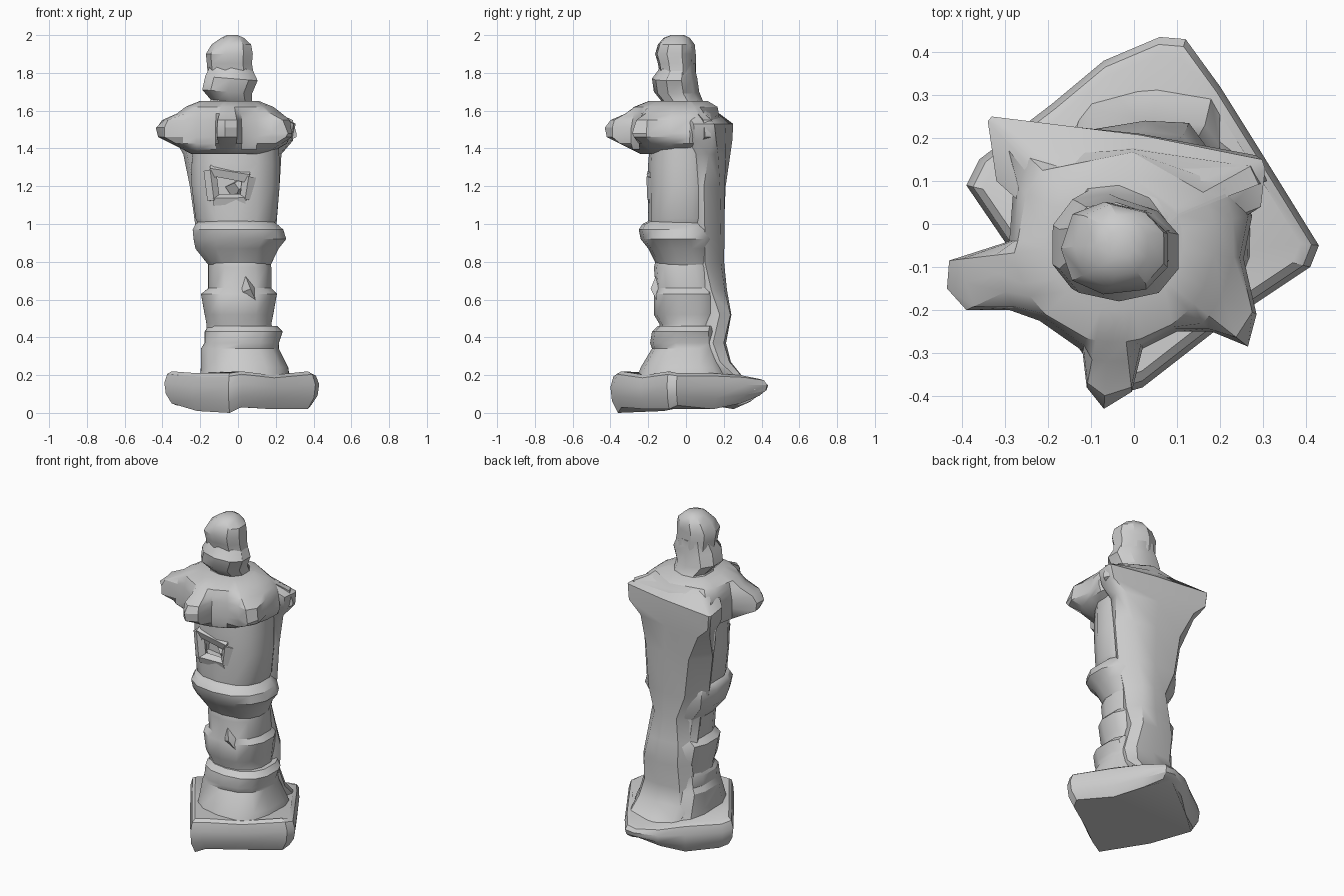
import bpy, bmesh, math
from mathutils import Vector


def finish(name, rings, angle=32):
    # skin a stack of equal-length point rings and cap both ends
    bm = bmesh.new()
    vs = [[bm.verts.new(p) for p in r] for r in rings]
    n = len(rings[0])
    for a, b in zip(vs, vs[1:]):
        for i in range(n):
            j = (i + 1) % n
            bm.faces.new((a[i], a[j], b[j], b[i]))
    bm.faces.new(vs[0][::-1])
    bm.faces.new(vs[-1])
    bmesh.ops.recalc_face_normals(bm, faces=bm.faces)
    me = bpy.data.meshes.new(name)
    bm.to_mesh(me)
    bm.free()
    ob = bpy.data.objects.new(name, me)
    bpy.context.collection.objects.link(ob)
    bpy.ops.object.select_all(action='DESELECT')
    ob.select_set(True)
    bpy.context.view_layer.objects.active = ob
    bpy.ops.object.shade_smooth_by_angle(angle=math.radians(angle))
    return ob


def section(z, x0, x1, y0, y1, sides=14, back=0.6, skew=0.12, tilt=0.0):
    # round front, squarer back; back leans with the cloak
    pts = []
    for i in range(sides):
        t = 2 * math.pi * (i + 0.5) / sides
        c, s = math.cos(t), math.sin(t)
        e = back if s > 0 else 0.85
        c = math.copysign(abs(c) ** e, c)
        s = math.copysign(abs(s) ** e, s)
        dx = c * (x1 - x0) / 2
        y = (y0 + y1) / 2 + s * (y1 - y0) / 2 - max(s, 0) * skew * dx
        pts.append((dx + (x0 + x1) / 2, y, z + tilt * dx))
    return pts


def loft(name, rows, **kw):
    return finish(name, [section(*r, **kw) for r in rows])


def limb(name, *stations, sides=5):
    # tapered faceted limb through (x, y, z, radius) stations
    d = (Vector(stations[-1][:3]) - Vector(stations[0][:3])).normalized()
    u = d.cross(Vector((0, 0, 1))).normalized()
    w = u.cross(d)
    rings = []
    for x, y, z, r in stations:
        rings.append([Vector((x, y, z)) + r * (u * math.cos(a) + w * math.sin(a))
                      for a in (2 * math.pi * k / sides + 0.3 for k in range(sides))])
    return finish(name, rings, 25)


# plinth: worn square block turned on its corner (x, y, bottom z, top z)
outline = [(-0.05, -0.40, 0.00, 0.21), (0.02, -0.38, 0.03, 0.22), (0.20, -0.24, 0.02, 0.20),
           (0.41, -0.10, 0.02, 0.22), (0.43, -0.05, 0.04, 0.21), (0.30, 0.16, 0.02, 0.21),
           (0.20, 0.32, 0.05, 0.20), (0.12, 0.43, 0.09, 0.18), (0.06, 0.435, 0.10, 0.17),
           (-0.07, 0.38, 0.06, 0.18), (-0.19, 0.28, 0.02, 0.20), (-0.36, 0.15, 0.04, 0.21),
           (-0.39, 0.09, 0.05, 0.22), (-0.24, -0.13, 0.01, 0.21)]
rings = []
for f, s in ((0, 0.90), (0.3, 0.98), (0.65, 1.0), (0.92, 0.96), (1.0, 0.90)):
    rings.append([(x * s, y * s, b + (t - b) * f) for x, y, b, t in outline])
finish("plinth", rings)

# stacked lower robe
loft("robe_foot", [(0.16, -0.21, 0.28, -0.27, 0.26), (0.24, -0.20, 0.27, -0.24, 0.22),
                   (0.34, -0.20, 0.22, -0.18, 0.19), (0.37, -0.18, 0.22, -0.19, 0.18),
                   (0.43, -0.18, 0.24, -0.18, 0.18), (0.46, -0.16, 0.21, -0.15, 0.18)])
loft("robe_shin", [(0.43, -0.17, 0.19, -0.14, 0.18), (0.47, -0.17, 0.18, -0.14, 0.19),
                   (0.52, -0.18, 0.19, -0.17, 0.20), (0.63, -0.20, 0.21, -0.17, 0.19),
                   (0.66, -0.16, 0.18, -0.16, 0.19), (0.77, -0.16, 0.18, -0.17, 0.17),
                   (0.81, -0.16, 0.17, -0.16, 0.17)], back=0.75)
loft("waist_band", [(0.77, -0.15, 0.17, -0.15, 0.17), (0.87, -0.23, 0.22, -0.20, 0.17),
                    (0.92, -0.24, 0.26, -0.24, 0.18), (0.97, -0.245, 0.245, -0.25, 0.18),
                    (1.0, -0.23, 0.21, -0.23, 0.17), (1.02, -0.20, 0.18, -0.19, 0.16)], back=0.8)
limb("knee_fold", (0.02, -0.12, 0.75, 0.03), (0.05, -0.13, 0.65, 0.06), (0.09, -0.12, 0.58, 0.03), sides=4)

# torso with carved chest recess
torso = loft("torso", [(0.99, -0.21, 0.19, -0.20, 0.17), (1.03, -0.23, 0.21, -0.20, 0.17),
                       (1.20, -0.25, 0.225, -0.20, 0.18), (1.32, -0.25, 0.225, -0.20, 0.18),
                       (1.44, -0.24, 0.22, -0.19, 0.18)], back=0.8)
bpy.ops.mesh.primitive_cube_add(size=1, location=(-0.035, -0.20, 1.205), rotation=(0, 0.12, 0))
cutter = bpy.context.object
cutter.name = "chest_recess_cutter"
cutter.scale = (0.18, 0.2, 0.14)
cutter.hide_render = True
cutter.display_type = 'WIRE'
cut = torso.modifiers.new("recess", 'BOOLEAN')
cut.operation = 'DIFFERENCE'
cut.solver = 'EXACT'
cut.object = cutter
bpy.context.view_layer.objects.active = torso
bpy.ops.object.modifier_apply(modifier="recess")

# broken frame around the recess
corners = [(-0.15, -0.165, 1.285, 0.035), (0.06, -0.17, 1.25, 0.04),
           (0.04, -0.175, 1.13, 0.03), (-0.13, -0.17, 1.125, 0.035)]
for a, b in zip(corners, corners[1:] + corners[:1]):
    limb("recess_frame", a, b, sides=5)
limb("recess_shard", (-0.01, -0.10, 1.18, 0.06), (0.01, -0.17, 1.21, 0.03), sides=4)

# cloak: slab hanging down the back (z, x y left, x y right, corner rounding)
cloak = [(0.12, -0.07, 0.35, 0.17, 0.37, 0.1), (0.20, -0.13, 0.27, 0.20, 0.29, 0.3),
         (0.27, -0.15, 0.22, 0.20, 0.23, 0.5), (0.37, -0.15, 0.20, 0.19, 0.20, 0.6),
         (0.52, -0.15, 0.22, 0.17, 0.235, 0.6), (0.65, -0.16, 0.205, 0.17, 0.205, 0.8),
         (0.80, -0.16, 0.195, 0.16, 0.185, 1.0), (0.95, -0.22, 0.20, 0.20, 0.185, 1.0),
         (1.20, -0.255, 0.21, 0.22, 0.18, 1.0), (1.37, -0.29, 0.235, 0.23, 0.17, 0.5),
         (1.44, -0.33, 0.245, 0.29, 0.16, 0.1), (1.53, -0.34, 0.25, 0.305, 0.15, 0.1),
         (1.59, -0.25, 0.17, 0.20, 0.11, 0.3), (1.65, -0.13, 0.085, 0.08, 0.06, 0.4)]
finish("cloak", [[(a + 0.09 * k, b, z), (a * 0.45 + c * 0.55, b * 0.45 + d * 0.55 + 0.012, z),
                  (c - 0.07 * k, d, z), (c, d - 0.07 * k - 0.015, z), (c - 0.01, d - 0.11, z),
                  (0.6 * c, d - 0.18, z), (0.6 * a, b - 0.22, z), (a + 0.02, b - 0.15, z),
                  (a, b - 0.11 * k, z)] for z, a, b, c, d, k in cloak], 42)

# shoulders with raised elbows and clasped hands: one star outline, limited by radius per level
star = [(-0.32, 0.23), (-0.28, 0.09), (-0.29, -0.04), (-0.43, -0.085), (-0.435, -0.15), (-0.39, -0.20),
        (-0.29, -0.20), (-0.22, -0.225), (-0.12, -0.295), (-0.11, -0.38), (-0.07, -0.43),
        (-0.005, -0.39), (0.02, -0.29), (0.10, -0.25), (0.18, -0.25), (0.265, -0.285), (0.285, -0.21),
        (0.255, -0.08), (0.275, 0.02), (0.235, 0.08), (0.31, 0.10), (0.29, 0.145), (0.0, 0.185)]
cx, cy = -0.045, -0.04
rings = []
for z, limit, scale in ((1.37, 0.20, 1), (1.395, 0.25, 1), (1.425, 0.31, 1), (1.46, 0.38, 1), (1.51, 1, 1),
                        (1.55, 0.36, 0.97), (1.585, 0.28, 0.95), (1.62, 0.235, 0.92), (1.65, 0.16, 0.8)):
    ring = []
    for i, (x, y) in enumerate(star):
        r = math.hypot(x - cx, y - cy)
        k = min(scale, limit / r)
        ring.append((cx + (x - cx) * k, cy + (y - cy) * k, z - 0.03 * (x > 0.1) * (r > 0.2) * (z == 1.51)))
    rings.append(ring)
finish("shoulders_and_arms", rings, 30)

# neck and jaw, then cap
loft("neck_and_jaw", [(1.60, -0.17, 0.09, -0.15, 0.13), (1.65, -0.15, 0.08, -0.13, 0.09),
                      (1.70, -0.195, 0.08, -0.17, 0.07), (1.77, -0.18, 0.11, -0.18, 0.06),
                      (1.81, -0.16, 0.09, -0.15, 0.05), (1.85, -0.15, 0.07, -0.13, 0.05)],
     sides=10, back=0.9, tilt=-0.08)
loft("cap", [(1.79, -0.16, 0.09, -0.14, 0.05), (1.85, -0.165, 0.08, -0.15, 0.05),
             (1.90, -0.17, 0.085, -0.165, 0.05), (1.95, -0.14, 0.075, -0.15, 0.045),
             (1.985, -0.09, 0.035, -0.12, 0.02), (2.0, -0.06, 0.0, -0.08, -0.01)],
     sides=9, back=0.9)
